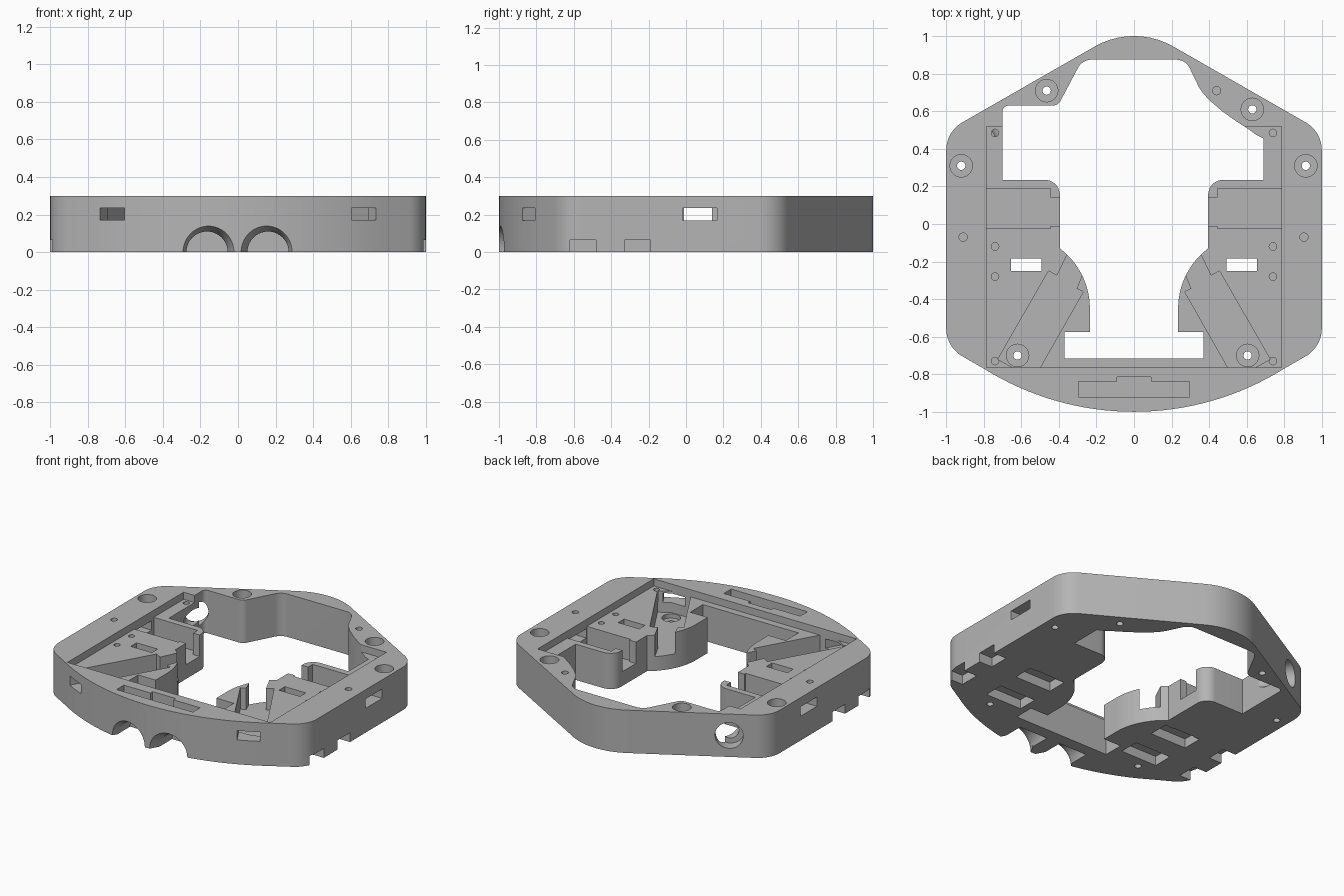
import bpy, bmesh, math
from mathutils import Vector, Matrix

if "Cube" in bpy.data.objects:
    bpy.data.objects.remove(bpy.data.objects["Cube"], do_unlink=True)

H = 0.3            # frame height
POCKET = 0.25      # tray floor
CHANNEL = 0.1      # floor of the sensor bays

grey = bpy.data.materials.new("plain grey")
grey.use_nodes = True
grey.diffuse_color = (0.46, 0.46, 0.46, 1)
grey.node_tree.nodes["Principled BSDF"].inputs["Base Color"].default_value = (0.46, 0.46, 0.46, 1)


def fillet(corners, steps=10):
    """Round each (x, y, radius) corner of a closed outline."""
    out = []
    for i, (x, y, r) in enumerate(corners):
        p = Vector((x, y))
        if r == 0:
            out.append(p)
            continue
        a = (Vector(corners[i - 1][:2]) - p).normalized()
        b = (Vector(corners[(i + 1) % len(corners)][:2]) - p).normalized()
        half = a.angle(b) / 2
        centre = p + (a + b).normalized() * r / math.sin(half)
        v0 = p + a * r / math.tan(half) - centre
        v1 = p + b * r / math.tan(half) - centre
        sweep = v0.angle_signed(v1)
        for k in range(steps + 1):
            t = -sweep * k / steps
            out.append(centre + Matrix.Rotation(t, 2) @ v0)
    return out


def prism(name, pts, z0, z1):
    bm = bmesh.new()
    face = bm.faces.new([bm.verts.new((p[0], p[1], z0)) for p in pts])
    ext = bmesh.ops.extrude_face_region(bm, geom=[face])["geom"]
    for v in ext:
        if isinstance(v, bmesh.types.BMVert):
            v.co.z = z1
    bmesh.ops.recalc_face_normals(bm, faces=bm.faces)
    mesh = bpy.data.meshes.new(name)
    bm.to_mesh(mesh)
    bm.free()
    ob = bpy.data.objects.new(name, mesh)
    bpy.context.collection.objects.link(ob)
    return ob


def cut(cutter):
    cutter.hide_render = True
    mod = frame.modifiers.new("cut", "BOOLEAN")
    mod.operation, mod.solver, mod.object = "DIFFERENCE", "EXACT", cutter
    bpy.context.view_layer.objects.active = frame
    bpy.ops.object.modifier_apply(modifier=mod.name)
    bpy.data.objects.remove(cutter, do_unlink=True)


def cut_poly(pts, z0, z1):
    cut(prism("cutter", pts, z0, z1))


def cut_box(x0, x1, y0, y1, z0, z1):
    cut_poly([(x0, y0), (x1, y0), (x1, y1), (x0, y1)], z0, z1)


def cut_round(x, y, r, z0, z1):
    cut_poly([(x + r * math.cos(k * math.tau / 24), y + r * math.sin(k * math.tau / 24))
              for k in range(24)], z0, z1)


def cut_cone(start, end, r0, r1):
    start, end = Vector(start), Vector(end)
    axis = end - start
    bpy.ops.mesh.primitive_cone_add(vertices=40, radius1=r0, radius2=r1, depth=axis.length,
                                    location=(start + end) / 2,
                                    rotation=axis.to_track_quat("Z", "Y").to_euler())
    cut(bpy.context.object)


def mirror(pts):
    return [(-p[0],) + tuple(p[1:]) for p in reversed(pts)]


# Outer body: pointed rounded back, straight sides, bowed front
right_side = [(1, 0.492, 0.17), (1, -0.655, 0.17)]
bow = [(1.506 * math.sin(math.radians(a)), 0.506 - 1.506 * math.cos(math.radians(a)), 0)
       for a in range(32, -33, -2)]
frame = prism("frame", fillet([(0, 1.065, 0.42)] + right_side + bow + mirror(right_side)), 0, H)

# Central opening, with the right rear wall swept inward
arc = [(0.635 - 0.4 * math.cos(math.radians(a)), -0.45 + 0.4 * math.sin(math.radians(a)), 0)
       for a in range(53, -1, -4)]
lower = [(0.395, 0.235, 0.08)] + arc + [(0.235, -0.45, 0), (0.235, -0.575, 0),
                                        (0.37, -0.575, 0), (0.37, -0.715, 0)]
left_rear = [(-0.70, 0.235, 0), (-0.70, 0.63, 0.03), (-0.405, 0.63, 0.05), (-0.275, 0.875, 0.08)]
right_rear = [(0.275, 0.875, 0.08), (0.345, 0.73, 0), (0.365, 0.70, 0), (0.40, 0.66, 0), (0.47, 0.60, 0),
              (0.54, 0.55, 0), (0.61, 0.505, 0), (0.65, 0.475, 0), (0.69, 0.455, 0), (0.69, 0.235, 0)]
cut_poly(fillet(right_rear + lower + mirror(lower) + left_rear), -0.1, H + 0.1)

# Shallow tray in the top and slotted pocket in the front rim
cut_box(-0.785, 0.785, -0.765, 0.52, POCKET, H + 0.1)
cut_poly([(-0.295, -0.92), (0.295, -0.92), (0.295, -0.84), (0.09, -0.84),
          (0.09, -0.815), (-0.09, -0.815), (-0.09, -0.84), (-0.295, -0.84)], 0.17, H + 0.1)

# Diagonal bay, running from the front corner to the opening
bay = [(0.725, -0.72), (0.455, -0.25), (0.41, -0.275), (0.34, -0.13), (0.2, -0.13),
       (0.275, -0.27), (0.305, -0.345), (0.27, -0.36), (0.50, -0.765), (0.645, -0.765)]
for s in (1, -1):
    cut_poly([(s * x, y) for x, y in bay], CHANNEL, H + 0.1)
    # side bay with a narrow neck, and its window
    cut_box(*sorted((s * 0.445, s * 0.785)), -0.025, 0.19, CHANNEL, H + 0.1)
    cut_box(*sorted((s * 0.35, s * 0.46)), -0.01, 0.14, CHANNEL, H + 0.1)
    cut_box(*sorted((s * 0.75, s * 1.1)), -0.02, 0.165, 0.17, 0.235)
    # angled window through the front rim
    along, across = Vector((-s * 0.5, 0.866)), Vector((s * 0.866, 0.5))
    mid = Vector((s * 0.667, -0.835))
    cut_poly([mid + along * a * 0.16 + across * b * 0.073
              for a, b in ((-1, -1), (1, -1), (1, 1), (-1, 1))], 0.17, 0.235)
    # cable slot and grooves under the floor
    cut_box(*sorted((s * 0.492, s * 0.655)), -0.25, -0.185, -0.1, H + 0.1)
    for y0 in (-0.62, -0.33):
        cut_box(*sorted((s * 0.90, s * 1.1)), y0, y0 + 0.14, -0.1, 0.065)
        cut_box(*sorted((s * 0.42, s * 0.70)), y0, y0 + 0.14, -0.1, 0.065)
    # small pilot holes in the tray floor
    for y in (0.485, -0.12, -0.28, -0.73):
        cut_round(s * 0.74, y, 0.02, 0.17, H)

# Counterbored screw holes
for x, y in ((-0.465, 0.71), (0.63, 0.61), (-0.92, 0.31), (0.915, 0.31), (-0.62, -0.70), (0.605, -0.70)):
    cut_round(x, y, 0.06, 0.12 if y > 0 else 0.07, H + 0.1)
    cut_round(x, y, 0.022, -0.1, H + 0.1)
for x, y in ((0.44, 0.71), (-0.91, -0.07), (0.905, -0.07)):
    cut_round(x, y, 0.022, 0.04, H + 0.1)

# Twin half-round tunnels with flared mouths under the front
for x in (-0.165, 0.16):
    cut_cone((x, -1.02, 0), (x, -0.8, 0), 0.11, 0.11)
    cut_cone((x, -1.02, 0), (x, -0.93, 0), 0.155, 0.105)

# Stepped round port through the left-hand rear slant
port, inward = Vector((-0.77, 0.623, 0.15)), Vector((0.5, -0.866, 0))
cut_cone(port - inward * 0.1, port + inward * 0.08, 0.09, 0.09)
cut_cone(port - inward * 0.1, port + inward * 0.35, 0.055, 0.055)

# Finish
frame.data.materials.clear()
frame.data.materials.append(grey)
for poly in frame.data.polygons:
    poly.material_index = 0
bpy.ops.object.select_all(action="DESELECT")
frame.select_set(True)
bpy.context.view_layer.objects.active = frame
bpy.ops.object.shade_smooth_by_angle(angle=math.radians(30))
